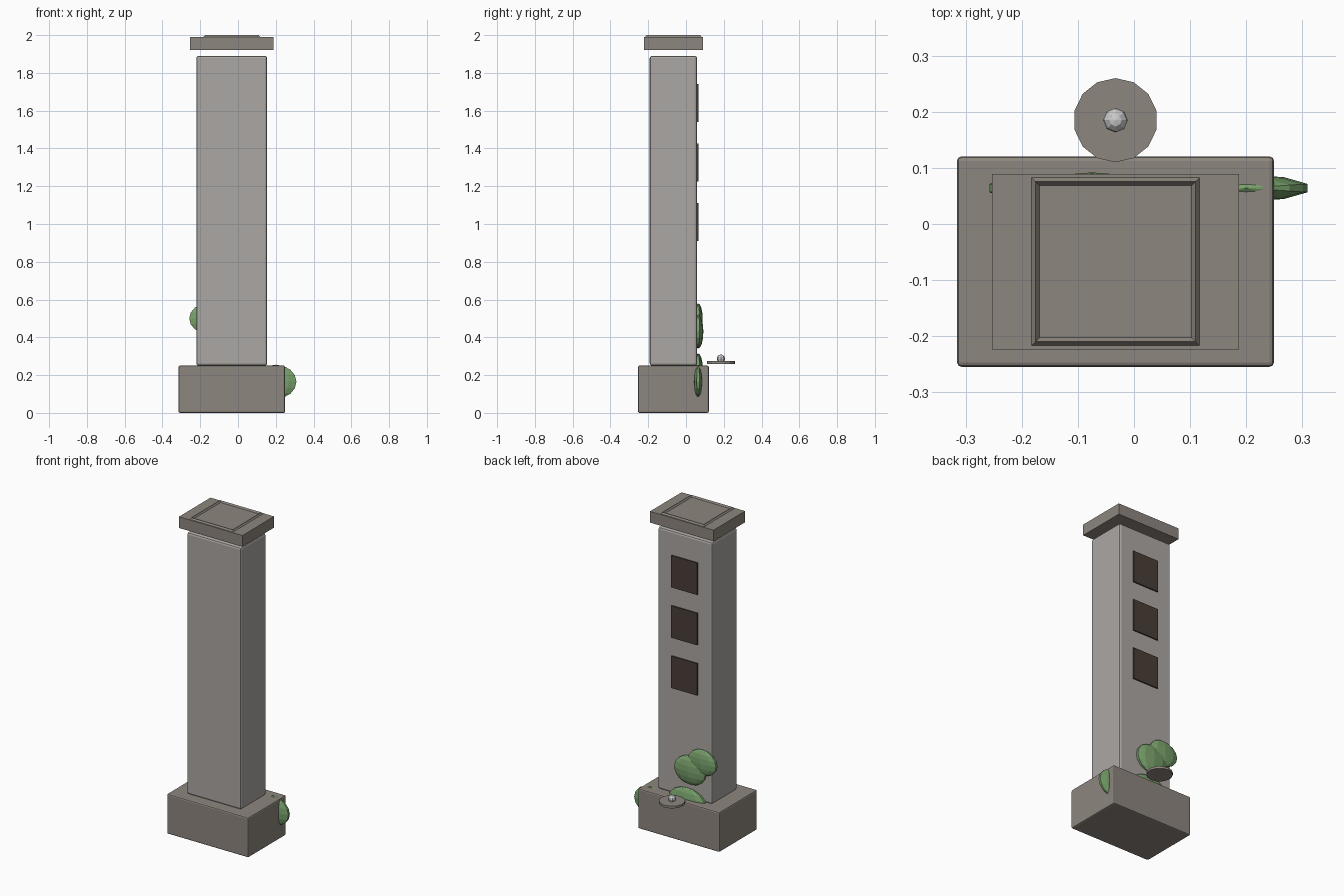
import bpy, math

if "Cube" in bpy.data.objects:
    bpy.data.objects.remove(bpy.data.objects["Cube"])

CX, CY = -0.033, -0.067  # pillar axis


def mat(name, r, g, b):
    m = bpy.data.materials.new(name)
    m.diffuse_color = (r, g, b, 1)
    m.use_nodes = True
    m.node_tree.nodes["Principled BSDF"].inputs["Base Color"].default_value = m.diffuse_color
    return m


STONE = mat("stone", 0.27, 0.24, 0.21)
PALE = mat("pale_stone", 0.41, 0.39, 0.37)
DARK = mat("dark_panel", 0.065, 0.048, 0.037)
GREEN = mat("leaf_green", 0.19, 0.36, 0.15)
WHITE = mat("white", 0.8, 0.8, 0.8)


def finish(name, m):
    ob = bpy.context.object
    ob.name = name
    ob.data.materials.append(m)
    return ob


def box(name, size, loc, m, bevel=0.0):
    bpy.ops.mesh.primitive_cube_add(size=1, location=loc)
    ob = finish(name, m)
    ob.scale = size
    bpy.ops.object.transform_apply(location=False, rotation=False, scale=True)
    if bevel:
        mod = ob.modifiers.new("bevel", 'BEVEL')
        mod.width, mod.segments = bevel, 2
    return ob


def ball(name, radii, loc, m, segments=10, rings=8):
    bpy.ops.mesh.primitive_uv_sphere_add(segments=segments, ring_count=rings,
                                         radius=1, location=loc)
    ob = finish(name, m)
    ob.scale = radii
    bpy.ops.object.transform_apply(location=False, rotation=False, scale=True)
    return ob


# Pillar: base, shaft and floating cap slab
box("base", (0.565, 0.375, 0.25), (CX, CY, 0.125), STONE, 0.008)
box("shaft", (0.375, 0.25, 1.64), (CX, CY, 1.07), PALE, 0.012)
box("cap", (0.44, 0.313, 0.07), (CX, CY, 1.955), STONE)

# Square ridge on top of the cap
bpy.ops.mesh.primitive_torus_add(major_segments=4, minor_segments=4,
                                 major_radius=0.2015, minor_radius=0.0106,
                                 location=(CX, CY, 1.9894),
                                 rotation=(0, 0, math.pi / 4))
finish("cap_ridge", STONE)

# Dark panels on the back
for i in range(3):
    box(f"back_panel_{i + 1}", (0.18, 0.02, 0.2),
        (CX, 0.056, 1.01 + 0.315 * i), DARK)

# Small basin with a knob
bpy.ops.mesh.primitive_cylinder_add(vertices=14, radius=0.075, depth=0.014,
                                    location=(CX, 0.185, 0.267),
                                    rotation=(0, 0, 0))
finish("basin", STONE)
ball("basin_knob", (0.022, 0.022, 0.022), (CX, 0.185, 0.287), WHITE, 8, 6)

# Foliage clumps half sunk into the stone
for i, (x, z, rx, ry, rz) in enumerate([
        (0.20, 0.165, 0.115, 0.024, 0.09),
        (-0.16, 0.50, 0.103, 0.024, 0.08),
        (-0.075, 0.43, 0.113, 0.028, 0.09),
        (-0.055, 0.225, 0.135, 0.026, 0.09)]):
    ball(f"foliage_{i + 1}", (rx, ry, rz), (x, 0.064, z), GREEN)
